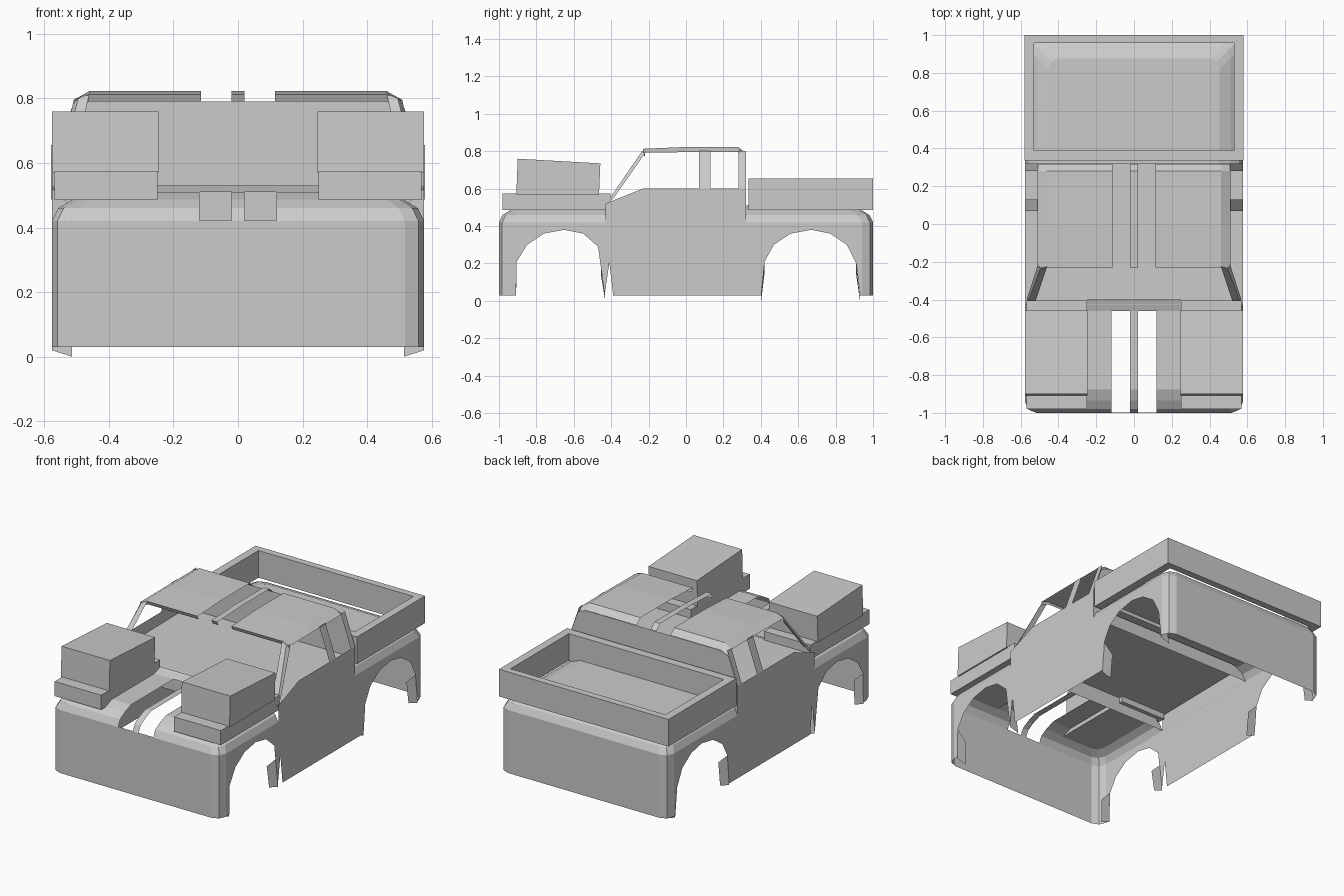
import bpy, bmesh
from mathutils import Vector

if "Cube" in bpy.data.objects:
    bpy.data.objects.remove(bpy.data.objects["Cube"])

W = 0.577  # half width of the body


def mesh_object(name, bm):
    me = bpy.data.meshes.new(name)
    bm.to_mesh(me)
    bm.free()
    ob = bpy.data.objects.new(name, me)
    bpy.context.collection.objects.link(ob)
    return ob


def add_box(bm, x0, x1, y0, y1, z0, z1):
    vs = bmesh.ops.create_cube(bm, size=1)["verts"]
    for v in vs:
        v.co = Vector((x1 if v.co.x > 0 else x0, y1 if v.co.y > 0 else y0,
                       z1 if v.co.z > 0 else z0))
    return vs


def add_face(bm, pts):
    return bm.faces.new([bm.verts.new(p) for p in pts])


def mirrored(bm, pts):
    add_face(bm, pts)
    add_face(bm, [(-x, y, z) for x, y, z in reversed(pts)])


def cut(target, bm):
    bmesh.ops.recalc_face_normals(bm, faces=bm.faces)
    cutter = mesh_object("cutter", bm)
    cutter.hide_render = True
    mod = target.modifiers.new("cut", "BOOLEAN")
    mod.object, mod.solver = cutter, "EXACT"
    bpy.context.view_layer.objects.active = target
    bpy.ops.object.modifier_apply(modifier=mod.name)
    bpy.data.objects.remove(cutter)


# Lower body: block with rounded corners and a stepped-in, crowned shoulder
bm = bmesh.new()
add_box(bm, -W, W, -1, 1, 0.03, 0.42)
edges = [e for e in bm.edges if abs(e.verts[0].co.z - e.verts[1].co.z) > 0.1]
bmesh.ops.bevel(bm, geom=edges, offset=0.06, segments=2, profile=0.5, affect="EDGES")
bmesh.ops.recalc_face_normals(bm, faces=bm.faces)
for inset, z in ((.02, .46), (.065, .487), (.125, .51)):
    top = max(bm.faces, key=lambda f: f.calc_center_median().z)
    hx = max(v.co.x for v in top.verts)
    hy = max(v.co.y for v in top.verts)
    top = bmesh.ops.extrude_discrete_faces(bm, faces=[top])["faces"][0]
    for v in top.verts:
        v.co = Vector((v.co.x * (W - inset) / hx, v.co.y * (1 - inset) / hy, z))
bmesh.ops.recalc_face_normals(bm, faces=bm.faces)
body = mesh_object("lower_body", bm)

# Wheel arches
front_arch = [(-.912, -.1), (-.905, .21), (-.85, .30), (-.76, .36), (-.65, .38), (-.55, .36),
              (-.47, .29), (-.435, .032), (-.41, .205), (-.388, .02), (-.388, -.1)]
rear_arch = [(.402, -.1), (.402, .02), (.42, .21), (.47, .30), (.56, .36), (.67, .38), (.77, .36),
             (.86, .30), (.91, .20), (.932, .02), (.932, -.1)]
for arch in (front_arch, rear_arch):
    bm = bmesh.new()
    f = add_face(bm, [(-0.8, y, z) for y, z in arch])
    ext = bmesh.ops.extrude_face_region(bm, geom=[f])["geom"]
    bmesh.ops.translate(bm, vec=(1.6, 0, 0), verts=[g for g in ext if isinstance(g, bmesh.types.BMVert)])
    cut(body, bm)

# Cab recess and the two bonnet slots
for box in ((-.8, .8, -.43, .32, .422, 1), (-.12, -.02, -1.2, -.46, .422, 1), (.02, .12, -1.2, -.46, .422, 1)):
    bm = bmesh.new()
    add_box(bm, *box)
    cut(body, bm)

# Open the block into a thin shell
bm = bmesh.new()
bm.from_mesh(body.data)
bm.normal_update()
drop = []
for f in bm.faces:
    n, c = f.normal, f.calc_center_median()
    tunnel = abs(n.x) < .01 and c.z < .415 and abs(c.y) < .985
    ledge = abs(n.z) > .9 and c.z < .44
    slot = abs(n.x) > .9 and abs(c.x) < .2
    slot_end = abs(n.y) > .9 and abs(c.y + .46) < .005
    if tunnel or ledge or slot or slot_end:
        drop.append(f)
bmesh.ops.delete(bm, geom=drop, context="FACES")
bm.to_mesh(body.data)
bm.free()

# Inward lips at the ends of the arches
bm = bmesh.new()
for (ya, za), (yb, zb) in (((-.905, .21), (-.91, .02)), ((-.455, .2), (-.432, .02)),
                           ((.42, .21), (.402, .02)), ((.91, .20), (.93, .02))):
    mirrored(bm, [(W, ya, za), (W, yb, zb), (.515, yb, 0), (.515, ya, za - .06)])
mesh_object("arch_lips", bm)

# Cab lower sides, cowl, floor and rear wall
bm = bmesh.new()
mirrored(bm, [(W, -.43, .42), (W, .32, .42), (W, .32, .6), (W, -.23, .6), (W, -.43, .52)])
add_face(bm, [(-.5, -.43, .45), (.5, -.43, .45), (W, -.43, .52), (-W, -.43, .52)])
add_face(bm, [(-W, -.43, .521), (W, -.43, .521), (W, .32, .53), (-W, .32, .53)])
add_face(bm, [(-.25, -.46, .51), (.25, -.46, .51), (.25, -.40, .53), (-.25, -.40, .53)])
half = [(W, .42), (W, .6), (.515, .77), (.46, .79)]
add_face(bm, [(x, .32, z) for x, z in half] + [(-x, .32, z) for x, z in reversed(half)])
mesh_object("cab_shell", bm)


# Window pillars, leaning inward
def side(y, z):
    return (W - max(0, z - .6) * .35, y, z)


bm = bmesh.new()
for y0, y1 in ((.07, .13), (.28, .32)):
    mirrored(bm, [side(y0, .6), side(y1, .6), side(y1, .8), side(y0, .8)])
mirrored(bm, [(.565, -.42, .53), (.565, -.39, .545), side(-.215, .795), (.495, -.235, .8)])
mirrored(bm, [(.525, -.42, .53), (.565, -.42, .53), (.495, -.235, .8), (.46, -.225, .815)])
mesh_object("window_pillars", bm)

# Roof: chamfered outer panels and a thin centre strip
path = [(-.22, .79), (-.23, .813), (0, .823), (.28, .823), (.318, .79)]
bm = bmesh.new()
for (ya, za), (yb, zb) in zip(path, path[1:]):
    mirrored(bm, [(.115, ya, za), (.46, ya, za), (.46, yb, zb), (.115, yb, zb)])
    add_face(bm, [(-.02, ya, za), (.02, ya, za), (.02, yb, zb), (-.02, yb, zb)])
    mirrored(bm, [(.46, ya, za), (.51, ya, min(za - .02, .795)), (.51, yb, min(zb - .02, .795)), (.46, yb, zb)])
mesh_object("roof", bm)

# Cargo bed rails
bm = bmesh.new()
for s in (-1, 1):
    add_box(bm, *sorted((s * .53, s * .58)), .335, 1, .487, .655)
add_box(bm, -.53, .53, .335, .388, .487, .655)
add_box(bm, -.53, .53, .957, 1, .487, .655)
mesh_object("bed_rails", bm)

# Stepped blocks on the front wings
for s, label in ((-1, "left"), (1, "right")):
    bm = bmesh.new()
    add_box(bm, *sorted((s * .25, s * .568)), -.98, -.405, .485, .575)
    for v in add_box(bm, *sorted((s * .246, s * .577)), -.907, -.465, .57, .76):
        if v.co.z > .7:
            v.co.y += .007
            if v.co.y > -.6:
                v.co.z = .735
    bmesh.ops.recalc_face_normals(bm, faces=bm.faces)
    mesh_object(label + "_wing_block", bm)
